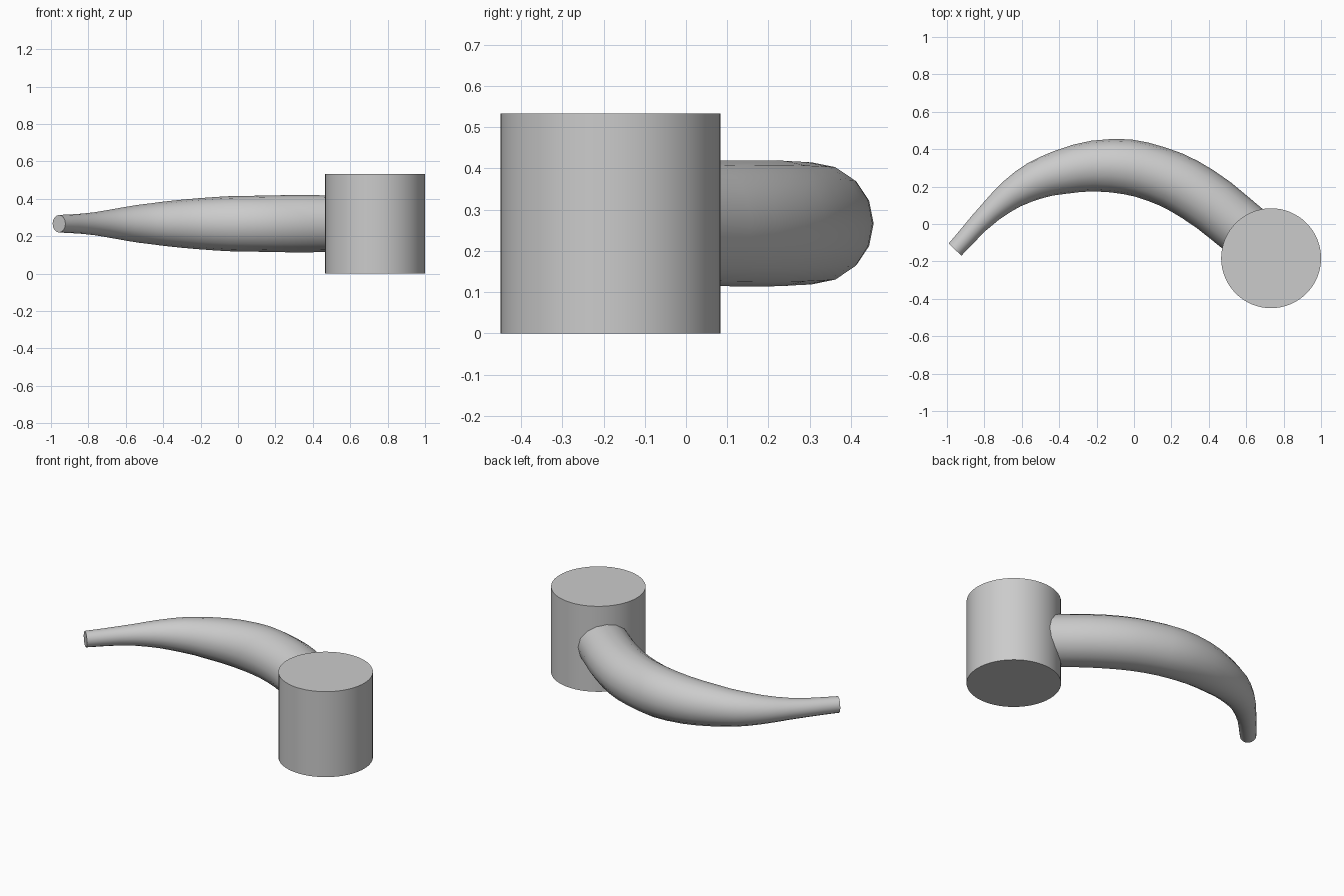
import bpy

cube = bpy.data.objects.get("Cube")
if cube:
    bpy.data.objects.remove(cube, do_unlink=True)

# Single grey finish
grey = bpy.data.materials.new("plain grey")
grey.use_nodes = True
colour = (0.6, 0.6, 0.6, 1)
grey.diffuse_color = colour
grey.node_tree.nodes["Principled BSDF"].inputs["Base Color"].default_value = colour

HUB_HEIGHT = 0.533
MID = HUB_HEIGHT / 2


def finish(obj, name, angle):
    obj.name = name
    obj.data.materials.clear()
    obj.data.materials.append(grey)
    bpy.ops.object.select_all(action="DESELECT")
    obj.select_set(True)
    bpy.context.view_layer.objects.active = obj
    bpy.ops.object.shade_smooth_by_angle(angle=angle)


# Upright cylindrical hub
bpy.ops.mesh.primitive_cylinder_add(vertices=64, radius=0.267, depth=HUB_HEIGHT,
                                    location=(0.733, -0.183, MID))
finish(bpy.context.object, "hub", 0.6)

# Curved tapering arm: x, y and radius along its centre line
path = [(-0.957, -0.137, 0.047), (-0.762, 0.07, 0.062), (-0.59, 0.20, 0.092),
        (-0.40, 0.275, 0.118), (-0.12, 0.312, 0.143), (0.12, 0.267, 0.15),
        (0.34, 0.16, 0.153), (0.58, -0.025, 0.15), (0.66, -0.09, 0.15)]
curve = bpy.data.curves.new("arm_path", "CURVE")
curve.dimensions = "3D"
curve.bevel_depth = 1
curve.bevel_resolution = 6
curve.resolution_u = 3
curve.use_fill_caps = True
spline = curve.splines.new("BEZIER")
spline.radius_interpolation = "CARDINAL"
spline.bezier_points.add(len(path) - 1)
for point, (x, y, radius) in zip(spline.bezier_points, path):
    point.co = (x, y, MID)
    point.radius = radius
    point.handle_left_type = point.handle_right_type = "AUTO"
arm = bpy.data.objects.new("curved_arm", curve)
bpy.context.collection.objects.link(arm)
bpy.ops.object.select_all(action="DESELECT")
arm.select_set(True)
bpy.context.view_layer.objects.active = arm
bpy.ops.object.convert(target="MESH")
finish(bpy.context.object, "curved_arm", 0.8)
